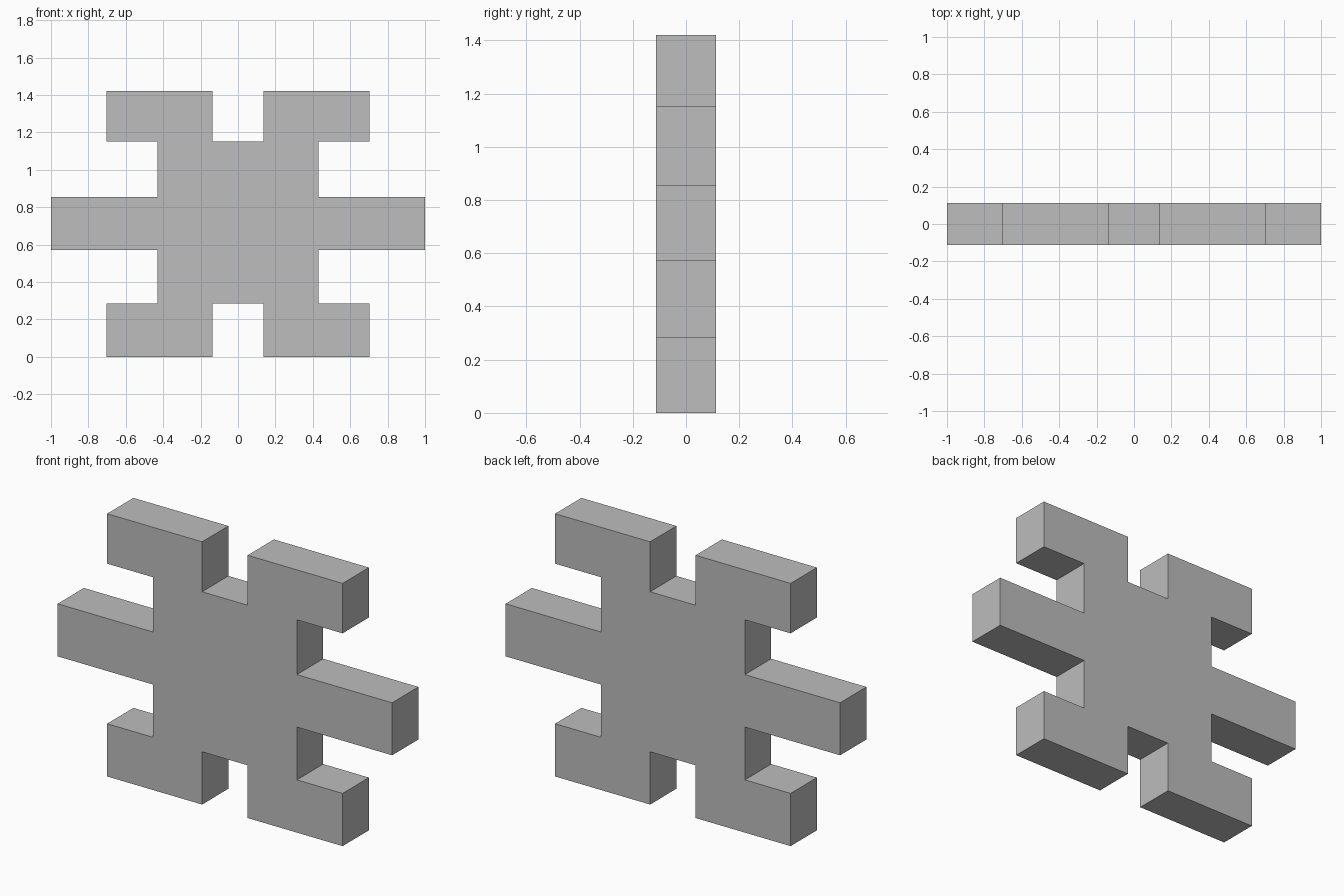
import bpy
import bmesh
from mathutils import Vector

default = bpy.data.objects.get("Cube")
if default:
    bpy.data.objects.remove(default, do_unlink=True)

HALF_DEPTH = 0.112

grey = bpy.data.materials.new("plain grey")
grey.use_nodes = True
colour = (0.51, 0.51, 0.51, 1.0)
grey.diffuse_color = colour
grey.node_tree.nodes["Principled BSDF"].inputs["Base Color"].default_value = colour

# Right half of the outline, bottom to top (x, z)
notch, body, foot, arm = 0.136, 0.431, 0.704, 1.0
half = [
    (notch, 0.285), (notch, 0), (foot, 0), (foot, 0.285),
    (body, 0.285), (body, 0.57), (arm, 0.57), (arm, 0.854),
    (body, 0.854), (body, 1.15), (foot, 1.15), (foot, 1.42),
    (notch, 1.42), (notch, 1.15),
]
outline = half + [(-x, z) for x, z in reversed(half)]

# Extrude the mirrored outline into one solid slab with six arms
bm = bmesh.new()
front = bm.faces.new([bm.verts.new((x, -HALF_DEPTH, z)) for x, z in outline])
result = bmesh.ops.extrude_face_region(bm, geom=[front], use_keep_orig=True)
back = [v for v in result["geom"] if isinstance(v, bmesh.types.BMVert)]
bmesh.ops.translate(bm, verts=back, vec=Vector((0, 2 * HALF_DEPTH, 0)))
bmesh.ops.recalc_face_normals(bm, faces=bm.faces)

mesh = bpy.data.meshes.new("six_armed_slab")
bm.to_mesh(mesh)
bm.free()
mesh.materials.append(grey)
slab = bpy.data.objects.new("six_armed_slab", mesh)
bpy.context.collection.objects.link(slab)
